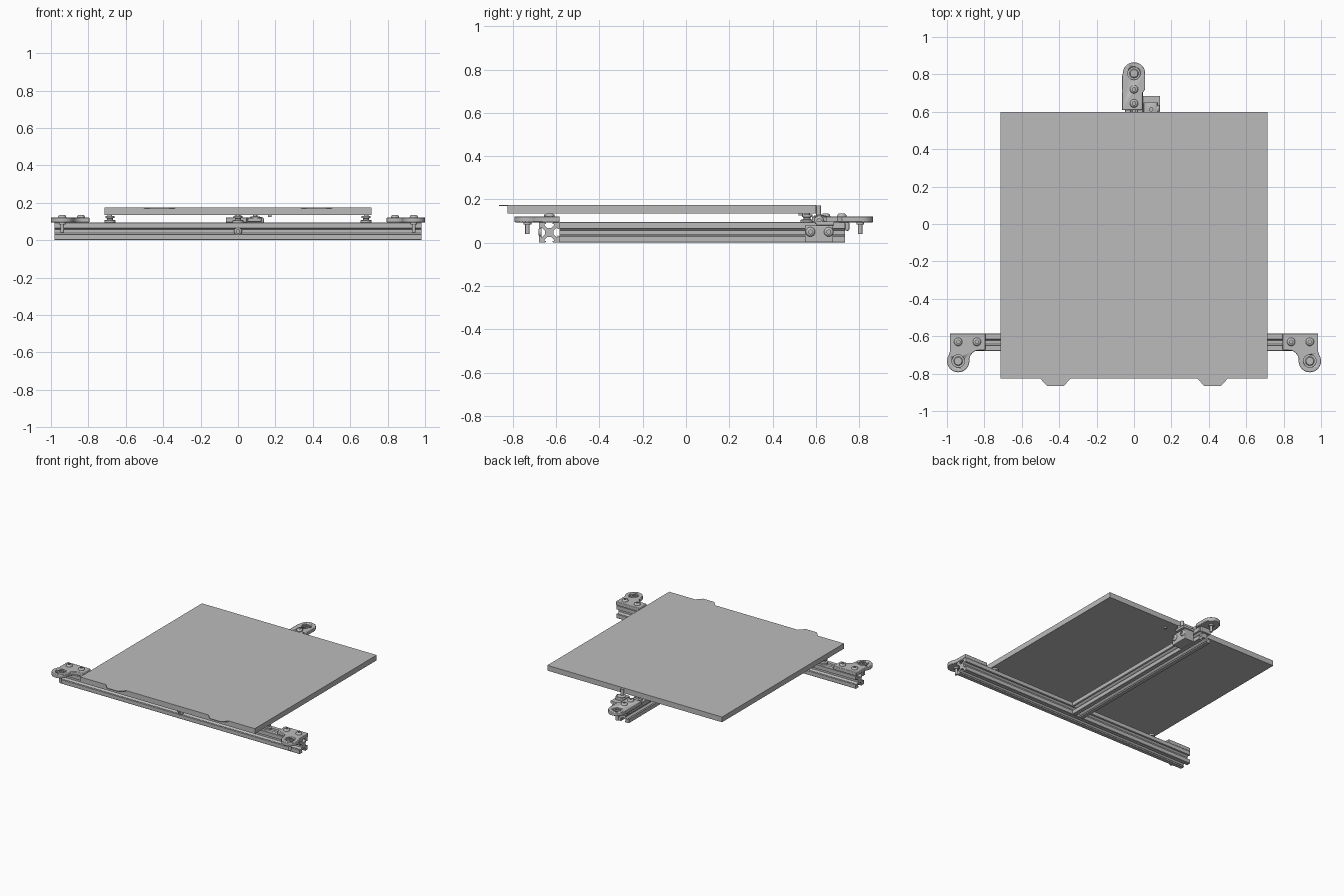
import bpy, bmesh
from math import sin, cos, pi, radians
from mathutils import Matrix, Vector

old = bpy.data.objects.get("Cube")
if old:
    bpy.data.objects.remove(old, do_unlink=True)

grey = bpy.data.materials.new("plain grey")
grey.use_nodes = True
COLOUR = (0.5, 0.5, 0.5, 1)
grey.diffuse_color = COLOUR
grey.node_tree.nodes["Principled BSDF"].inputs["Base Color"].default_value = COLOUR

AXES = {"X": Matrix.Rotation(pi / 2, 4, "Y"),
        "-Y": Matrix.Rotation(pi / 2, 4, "X"),
        "Z": Matrix.Identity(4)}


def finish(name, bm, smooth=False, bevel=0):
    bmesh.ops.recalc_face_normals(bm, faces=bm.faces)
    mesh = bpy.data.meshes.new(name)
    bm.to_mesh(mesh)
    bm.free()
    mesh.materials.append(grey)
    ob = bpy.data.objects.new(name, mesh)
    bpy.context.collection.objects.link(ob)
    bpy.ops.object.select_all(action="DESELECT")
    ob.select_set(True)
    bpy.context.view_layer.objects.active = ob
    if bevel:
        mod = ob.modifiers.new("edge", "BEVEL")
        mod.width, mod.segments = bevel, 2
        mod.angle_limit = radians(50)
    if smooth:
        bpy.ops.object.shade_smooth_by_angle(angle=radians(35))
    return ob


def prism(name, outline, low, high, place=None, **kw):
    """Extrude a flat outline from low to high along its local z."""
    bm = bmesh.new()
    face = bm.faces.new([bm.verts.new((x, y, low)) for x, y in outline])
    new = bmesh.ops.extrude_face_region(bm, geom=[face])["geom"]
    verts = [v for v in new if isinstance(v, bmesh.types.BMVert)]
    bmesh.ops.translate(bm, verts=verts, vec=(0, 0, high - low))
    if place:
        bm.transform(place)
    return finish(name, bm, **kw)


def box(name, x, y, z, **kw):
    return prism(name, [(x[0], y[0]), (x[1], y[0]), (x[1], y[1]), (x[0], y[1])], *z, **kw)


def lathe(name, profile, loc, axis="Z", sides=24):
    """Turn (radius, height) pairs about an axis; both ends are closed."""
    bm = bmesh.new()
    rings = [[bm.verts.new((r * cos(2 * pi * i / sides), r * sin(2 * pi * i / sides), h))
              for i in range(sides)] for r, h in profile]
    for a, b in zip(rings, rings[1:]):
        for i in range(sides):
            j = (i + 1) % sides
            bm.faces.new((a[i], a[j], b[j], b[i]))
    bm.faces.new(rings[0])
    bm.faces.new(rings[-1])
    bm.transform(Matrix.Translation(loc) @ AXES[axis])
    return finish(name, bm, smooth=True)


def screw(name, loc, axis="Z"):
    """Button head with a sunken socket."""
    lathe(name, [(.022, 0), (.022, .003), (.019, .010), (.013, .014),
                 (.009, .014), (.009, .005)], loc, axis)


def arc(cx, cy, r, start, end, n=14):
    return [(cx + r * cos(radians(start + (end - start) * i / n)),
             cy + r * sin(radians(start + (end - start) * i / n))) for i in range(n + 1)]


def counterbore(ob, x, y):
    """Sink a round seat into a bracket and put its long screw in place."""
    cutter = lathe("cutter", [(.034, .110), (.034, .2)], (x, y, 0))
    mod = ob.modifiers.new("seat", "BOOLEAN")
    mod.operation, mod.object = "DIFFERENCE", cutter
    bpy.context.view_layer.objects.active = ob
    for m in list(ob.modifiers):
        if m.type in {"BEVEL", "BOOLEAN"}:
            bpy.ops.object.modifier_apply(modifier=m.name)
    bpy.data.objects.remove(cutter, do_unlink=True)
    lathe("foot_screw_head", [(.024, .110), (.024, .117), (.02, .121), (.011, .121), (.011, .113)], (x, y, 0))
    lathe("foot_screw_shank", [(.010, .04), (.010, .084), (.018, .084), (.018, .0945)], (x, y, 0))


# Slotted rails: a quarter of the section, turned four times
quarter = [(.020, -.009), (.020, .009), (.033, .022), (.039, .022),
           (.039, .015), (.042, .015), (.0475, .018), (.0475, .045), (.045, .0475),
           (.018, .0475), (.015, .042), (.015, .039), (.022, .039), (.022, .033)]
section = []
for k in range(4):
    turn = Matrix.Rotation(k * pi / 2, 2)
    section += [tuple(turn @ Vector(p)) for p in quarter]
prism("front_rail", section, -.98, .98,
      Matrix.Translation((0, -.632, .0475)) @ AXES["X"])
prism("middle_rail", section, -.735, .5845,
      Matrix.Translation((0, 0, .0475)) @ AXES["-Y"])
screw("rail_joint_screw", (0, -.668, .0475), "-Y")

# Bed slab and the thin sheet with its two pull tabs
box("bed_slab", (-.715, .715), (-.825, .6), (.135, .169))
tabs = []
for c in (-.42, .42):
    tabs += [(c - .083, -.825), (c - .045, -.865), (c + .045, -.865), (c + .083, -.825)]
prism("bed_sheet", [(-.715, -.825)] + tabs + [(.715, -.825), (.715, .6), (-.715, .6)], .169, .174)

# Turned standoffs under the bed
for x, y in ((-.685, -.632), (.685, -.632), (0, .56)):
    lathe("bed_standoff", [(.030, .095), (.030, .106), (.016, .109), (.016, .117),
                           (.024, .119), (.024, .130), (.012, .130), (.012, .136)], (x, y, 0))
lathe("bed_sensor_nub", [(.010, .125), (.010, .136)], (.17, .53, 0))

# Front corner brackets
for s, side in ((1, "left"), (-1, "right")):
    outline = [(.795, -.585), (.985, -.585), (.985, -.685)]
    outline += arc(.94, -.733, .06, 30, -180)
    outline += arc(.828, -.727, .052, 0, 90, 6)[1:] + [(.795, -.675)]
    plate = prism(side + "_corner_bracket", [(s * x, y) for x, y in outline],
                  .0945, .122, bevel=.004, smooth=True)
    counterbore(plate, s * .94, -.733)
    for x in (.84, .94):
        screw(side + "_bracket_screw", (s * x, -.63, .121))

# Rear bracket with a rounded end
outline = [(-.065, .61), (.045, .61), (.045, .70), (.06, .72)]
outline += arc(0, .805, .06, 0, 180) + [(-.065, .79)]
plate = prism("rear_bracket", outline, .0945, .122, bevel=.004, smooth=True)
counterbore(plate, 0, .805)
for y in (.645, .72):
    screw("rear_bracket_screw", (0, y, .121))
box("rear_bracket_lip", (-.04, .04), (.736, .755), (.055, .095), bevel=.006)

# Switch housing on the left of the middle rail
box("switch_housing", (.048, .125), (.55, .68), (.002, .08), bevel=.004)
box("switch_cap", (.048, .14), (.6, .685), (.08, .098), bevel=.003)
box("switch_body", (.052, .125), (.582, .65), (.098, .119), bevel=.003)
lathe("switch_collar", [(.030, .118), (.030, .124), (.018, .127)], (.092, .62, 0))
lathe("switch_pin", [(.011, .12), (.011, .172)], (.092, .613, 0))
for y, z in ((.575, .05), (.66, .05), (.615, .102)):
    screw("switch_screw", (.124, y, z), "X")
